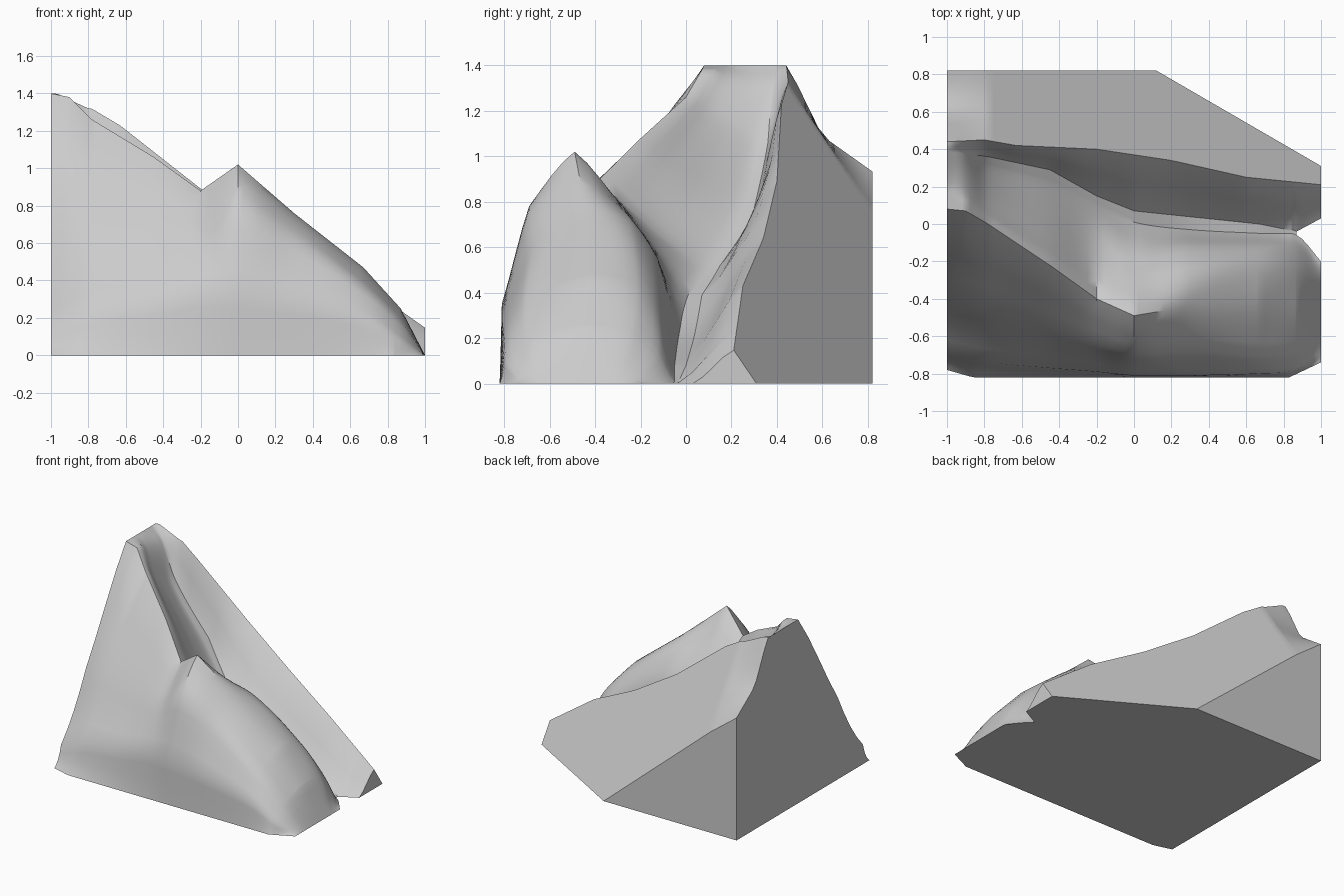
import bpy
import bmesh

if "Cube" in bpy.data.objects:
    bpy.data.objects.remove(bpy.data.objects["Cube"])

# Cross-sections along x: six (y, z) points from front shoulder over the ridge to the valley
SECTIONS = [
    (-1.00, (-.70, .15), (-.40, .62), (.08, 1.40), (.20, 1.40), (.30, 1.40), (.37, 1.40)),
    (-0.90, (-.72, .20), (-.42, .68), (.07, 1.38), (.18, 1.34), (.28, 1.31), (.36, 1.30)),
    (-0.78, (-.74, .25), (-.45, .70), (.00, 1.26), (.10, 1.19), (.20, 1.12), (.31, 1.06)),
    (-0.45, (-.77, .30), (-.55, .65), (-.22, 1.06), (-.08, .94), (.06, .82), (.22, .73)),
    (-0.20, (-.79, .35), (-.63, .66), (-.40, .88), (-.20, .73), (-.05, .61), (.10, .52)),
    (0.00, (-.81, .35), (-.69, .78), (-.49, 1.02), (-.27, .77), (-.14, .60), (.01, .39)),
    (0.30, (-.81, .30), (-.67, .62), (-.44, .76), (-.25, .71), (-.12, .53), (-.03, .22)),
    (0.67, (-.80, .20), (-.70, .36), (-.42, .47), (-.22, .43), (-.12, .31), (-.05, .08)),
    (0.87, (-.78, .08), (-.68, .18), (-.45, .25), (-.25, .22), (-.14, .12), (-.06, 0)),
    (1.00, (-.70, 0), (-.62, 0), (-.45, 0), (-.32, 0), (-.26, 0), (-.20, 0)),
]
FOOT = [(-1, -.78), (-.86, -.82), (.83, -.82), (1, -.74)]
VALLEY_FAR = [(-1, .39), (-.78, .36), (-.45, .29), (-.2, .15), (0, .07), (.67, 0), (.87, -.04), (1, .03)]
CREST = [(-1, .44), (-.8, .45), (-.63, .42), (-.2, .40), (.2, .34), (.6, .25), (1, .21)]
BACK = [(-1, .82), (.12, .82), (1, .31)]
BUMP = [(.40, .4), (.60, 1), (.82, .12)]


def lerp(line, x):
    for (x0, v0), (x1, v1) in zip(line, line[1:]):
        if x <= x1:
            return v0 + (v1 - v0) * max(0, (x - x0) / (x1 - x0))
    return line[-1][1]


def smooth(line, x):
    # cubic through the stations, so the slopes blend along x
    slopes = []
    for i in range(len(line)):
        a, b = line[max(i - 1, 0)], line[min(i + 1, len(line) - 1)]
        slopes.append((b[1] - a[1]) / (b[0] - a[0]))
    for i, ((x0, v0), (x1, v1)) in enumerate(zip(line, line[1:])):
        if x <= x1:
            h, t = x1 - x0, (x - x0) / (x1 - x0)
            v = (v0 * (1 + 2 * t) * (1 - t) ** 2 + v1 * t * t * (3 - 2 * t)
                 + h * t * (1 - t) * (slopes[i] * (1 - t) - slopes[i + 1] * t))
            return min(max(v, min(v0, v1)), max(v0, v1))
    return line[-1][1]


def cut_plane(x, y):
    return -.853 * (x - .12) - 1.472 * (y - .82)


def back_z(x, y):
    scoop = .19 * max(0, (-.78 - x) / .22) * lerp(BUMP, y)
    return max(0, min(1.4, cut_plane(x, y) - scoop))


def catmull(a, b, c, d, t):
    return .5 * (2 * b + (c - a) * t + (2 * a - 5 * b + 4 * c - d) * t * t
                 + (3 * b - a - 3 * c + d) * t ** 3)


def profile(x):
    mid = []
    for i in range(1, 7):
        blend = lerp if i == 3 else smooth
        mid.append(tuple(blend([(s[0], s[i][k]) for s in SECTIONS], x) for k in (0, 1)))
    far_y = max(lerp(VALLEY_FAR, x), mid[-1][0] + .02)
    crest_y, back_y = lerp(CREST, x), lerp(BACK, x)
    pts = [(lerp(FOOT, x), 0)] + mid + [(far_y, mid[-1][1]), (crest_y, back_z(x, crest_y))]
    ext = [pts[0]] + pts + [pts[-1]]
    out = []
    # only pinch the ridge where it is narrow
    pinch = lerp([(-.4, .6), (0, .6), (.3, 0)], x)
    for i in range(len(pts) - 1):
        for j in range(4):
            t = j / 4
            y = pts[i][0] + (pts[i + 1][0] - pts[i][0]) * t
            z = catmull(*(ext[i + k][1] for k in range(4)), t)
            if i in (2, 3):
                z += pinch * (pts[i][1] + (pts[i + 1][1] - pts[i][1]) * t - z)
            lo, hi = sorted((pts[i][1], pts[i + 1][1]))
            out.append((x, y, max(0, lo, min(z, hi))))
    # flat sloping back
    for j in range(9):
        y = crest_y + (back_y - crest_y) * j / 8
        out.append((x, y, back_z(x, y)))
    return out


# Sample positions along x, keeping all key stations
keys = sorted({s[0] for s in SECTIONS} | {-.63, .12, .6, .83})
xs = [a + (b - a) * j / 5 for a, b in zip(keys, keys[1:]) for j in range(5)] + [1.0]
rows = [profile(x) for x in xs]

bm = bmesh.new()
top = [[bm.verts.new(p) for p in row] for row in rows]
low = [[bm.verts.new((p[0], p[1], 0)) for p in row] for row in rows]
nx, ny = len(rows), len(rows[0])

# Slopes and underside, leaving the valley mouth open
for i in range(nx - 1):
    for j in range(ny - 1):
        cell = [(i, j), (i + 1, j), (i + 1, j + 1), (i, j + 1)]
        if max(rows[a][b][2] for a, b in cell) < .001:
            continue
        bm.faces.new([top[a][b] for a, b in cell])
        bm.faces.new([low[a][b] for a, b in reversed(cell)])

# Vertical end and back walls
edges = [((i, j), (i, j + 1)) for i in (0, nx - 1) for j in range(ny - 1)]
edges += [((i, ny - 1), (i + 1, ny - 1)) for i in range(nx - 1)]
for (a, b), (c, d) in edges:
    if max(rows[a][b][2], rows[c][d][2]) > .001:
        bm.faces.new([top[a][b], top[c][d], low[c][d], low[a][b]])

bmesh.ops.remove_doubles(bm, verts=bm.verts, dist=.0005)
bmesh.ops.delete(bm, geom=[v for v in bm.verts if not v.link_faces], context='VERTS')
bmesh.ops.recalc_face_normals(bm, faces=bm.faces)

mesh = bpy.data.meshes.new("mountain_rock")
bm.to_mesh(mesh)
bm.free()
rock = bpy.data.objects.new("mountain_rock", mesh)
bpy.context.collection.objects.link(rock)
bpy.context.view_layer.objects.active = rock
rock.select_set(True)
bpy.ops.object.shade_smooth_by_angle(angle=.65)
